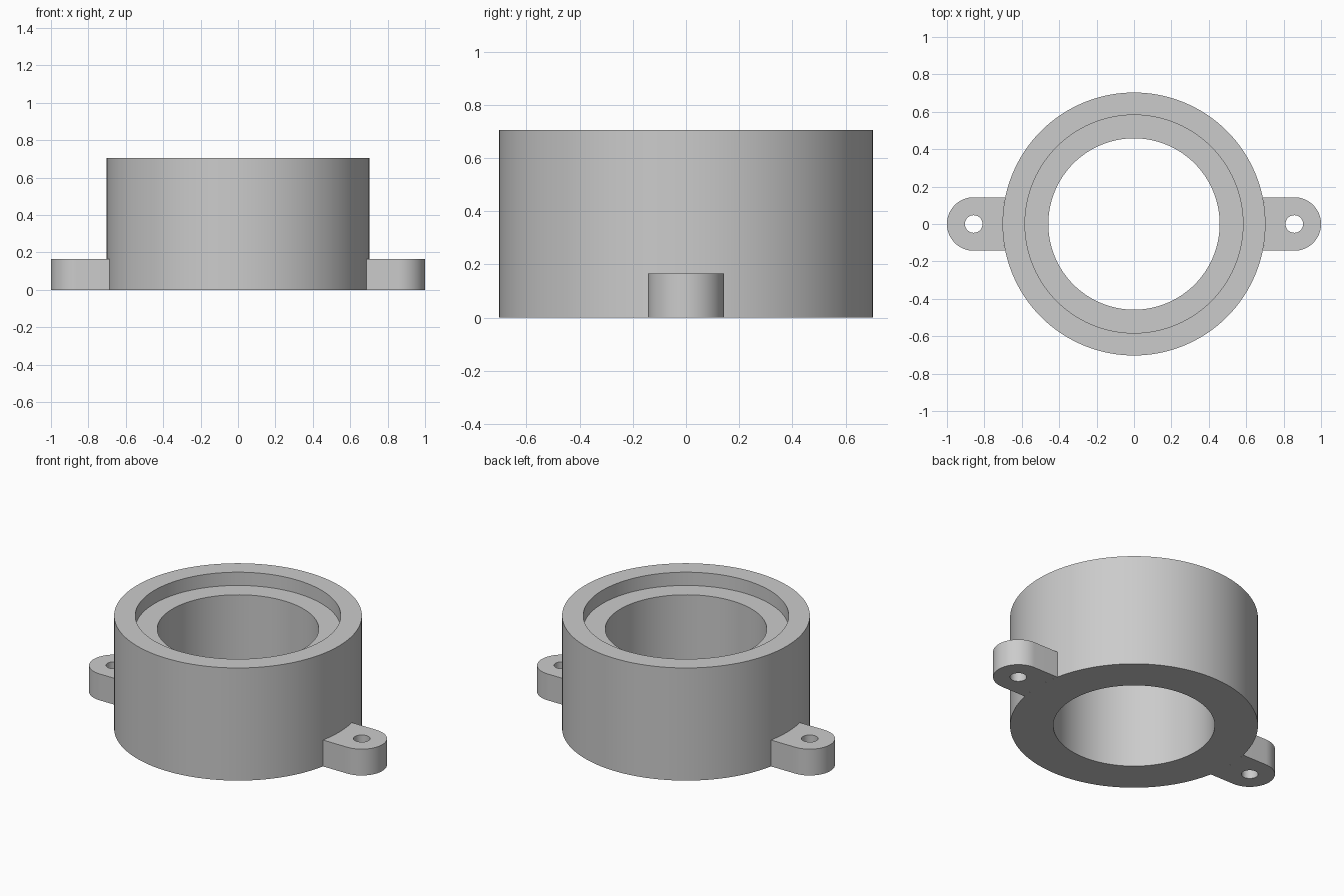
import bpy, bmesh
from math import sin, cos, pi, asin, radians

if "Cube" in bpy.data.objects:
    bpy.data.objects.remove(bpy.data.objects["Cube"], do_unlink=True)

R_OUT, R_SEAT, R_BORE = 0.703, 0.583, 0.458   # ring radii
HEIGHT, SEAT_DEPTH = 0.705, 0.083
EAR_X, EAR_R, HOLE_R, EAR_H = 0.857, 0.143, 0.047, 0.165

grey = bpy.data.materials.new("plain grey")
grey.use_nodes = True
colour = (0.6, 0.6, 0.6, 1)
grey.diffuse_color = colour
grey.node_tree.nodes["Principled BSDF"].inputs["Base Color"].default_value = colour


def finish(bm, name):
    bmesh.ops.recalc_face_normals(bm, faces=bm.faces)
    mesh = bpy.data.meshes.new(name)
    bm.to_mesh(mesh)
    bm.free()
    mesh.materials.append(grey)
    obj = bpy.data.objects.new(name, mesh)
    bpy.context.collection.objects.link(obj)
    bpy.ops.object.select_all(action="DESELECT")
    obj.select_set(True)
    bpy.context.view_layer.objects.active = obj
    bpy.ops.object.shade_smooth_by_angle(angle=radians(30))


def arc(cx, r, start, end, steps):
    angles = [start + (end - start) * i / steps for i in range(steps + 1)]
    return [(cx + r * cos(a), r * sin(a), 0) for a in angles]


def closed_loop(bm, points):
    verts = [bm.verts.new(p) for p in points]
    return [bm.edges.new((v, verts[i - 1])) for i, v in enumerate(verts)]


# Stepped ring body, turned from its cross-section
bm = bmesh.new()
seat_z = HEIGHT - SEAT_DEPTH
section = [(R_BORE, 0), (R_OUT, 0), (R_OUT, HEIGHT),
           (R_SEAT, HEIGHT), (R_SEAT, seat_z), (R_BORE, seat_z)]
edges = closed_loop(bm, [(r, 0, z) for r, z in section])
bmesh.ops.spin(bm, geom=edges, cent=(0, 0, 0), axis=(0, 0, 1),
               angle=2 * pi, steps=128, use_merge=True)
bmesh.ops.remove_doubles(bm, verts=bm.verts, dist=1e-5)
finish(bm, "ring_body")


# Mounting ears: rounded tab with a screw hole, inner end following the ring
def mounting_ear(name, side):
    bm = bmesh.new()
    half = asin(EAR_R / R_OUT)
    outline = arc(EAR_X, EAR_R, -pi / 2, pi / 2, 40) + arc(0, R_OUT, half, -half, 10)
    hole = arc(EAR_X, HOLE_R, 0, 2 * pi, 40)[:-1]
    edges = closed_loop(bm, outline) + closed_loop(bm, hole)
    bmesh.ops.triangle_fill(bm, edges=edges, use_beauty=True)
    top = bmesh.ops.extrude_face_region(bm, geom=bm.faces[:], use_keep_orig=True)
    top_verts = [g for g in top["geom"] if isinstance(g, bmesh.types.BMVert)]
    bmesh.ops.translate(bm, verts=top_verts, vec=(0, 0, EAR_H))
    for v in bm.verts:
        v.co.x *= side
    finish(bm, name)


mounting_ear("left_mounting_ear", 1)
mounting_ear("right_mounting_ear", -1)
